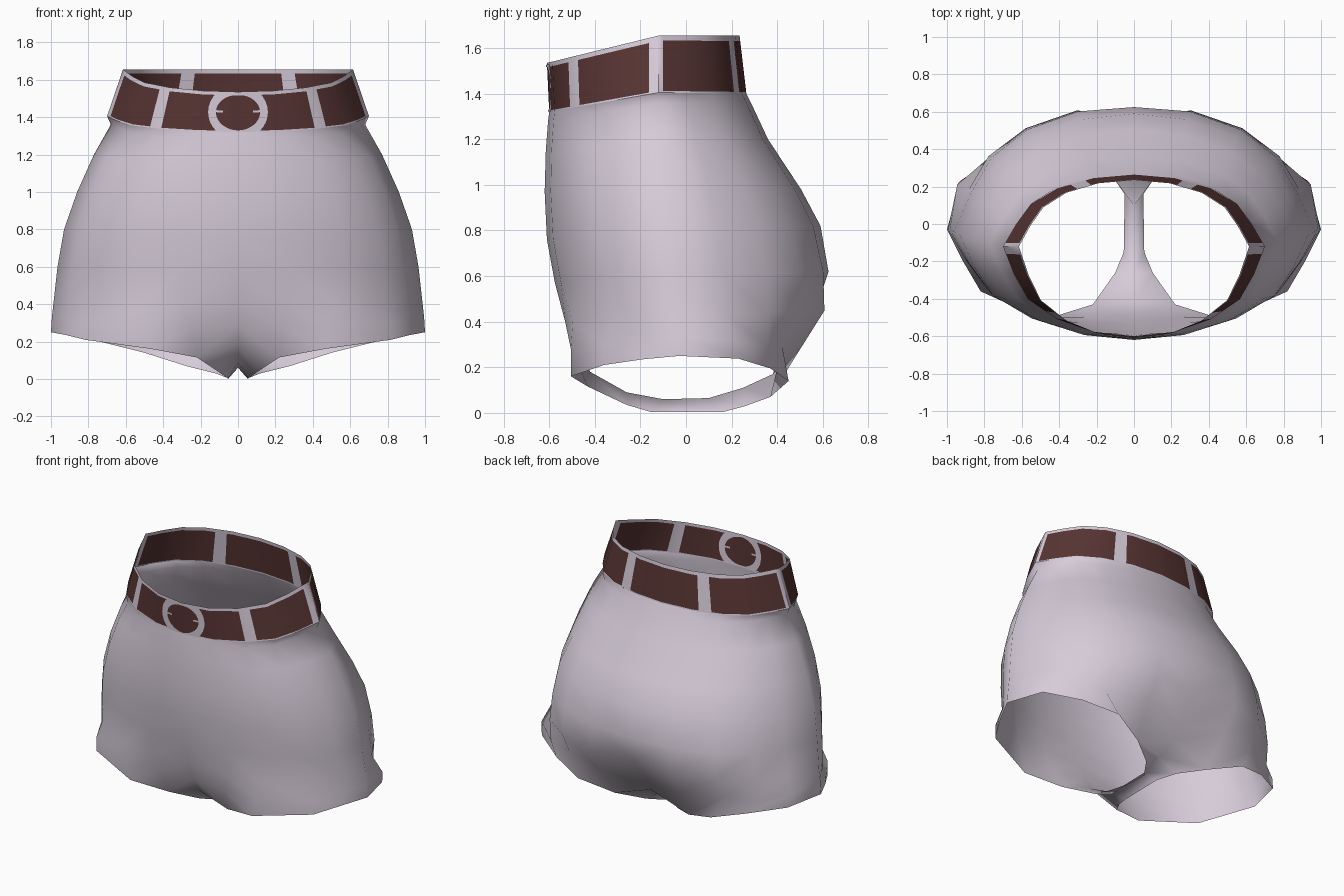
import bpy
from math import sin, cos, radians

cube = bpy.data.objects.get("Cube")
if cube:
    bpy.data.objects.remove(cube, do_unlink=True)


def make_material(name, rgb):
    mat = bpy.data.materials.new(name)
    mat.use_nodes = True
    colour = (*rgb, 1.0)
    mat.diffuse_color = colour
    mat.node_tree.nodes["Principled BSDF"].inputs["Base Color"].default_value = colour
    return mat


CLOTH = make_material("pale lavender cloth", (0.67, 0.60, 0.69))
LEATHER = make_material("dark brown leather", (0.095, 0.035, 0.033))
STEP = 18  # degrees between columns, front centre to back centre
FLATTEN = {4: 0.965, 6: 0.948, 7: 0.975}  # columns drawn in beside the hips


def ring_point(ring, column):
    """Point of a tilted oval ring; columns run from the front over the left side to the back."""
    z_front, z_side, z_back, half_width, y_front, y_mid, y_back, cleft = ring
    angle = radians(column * STEP)
    c = cos(angle)
    y_end, z_end = (y_front, z_front) if c > 0 else (y_back, z_back)
    y = y_mid + (y_end - y_mid) * abs(c)
    if column == 10:
        y -= cleft
    x = 0.0 if column in (0, 10) else half_width * sin(angle) * FLATTEN.get(column, 1)
    return x, y, z_side + (z_end - z_side) * abs(c)


def mix(a, b, f):
    return tuple(p + (q - p) * f for p, q in zip(a, b))


def build(name, grids, colour_rule=None):
    """Join grids of points into one half, mirror it and shade it smooth."""
    verts, faces, slots, index = [], [], [], {}

    def vert(point):
        key = tuple(round(v, 5) for v in point)
        if key not in index:
            index[key] = len(verts)
            verts.append(key)
        return index[key]

    for grid in grids:
        for r in range(len(grid) - 1):
            for c in range(len(grid[r]) - 1):
                corners = (grid[r][c], grid[r + 1][c], grid[r + 1][c + 1], grid[r][c + 1])
                faces.append([vert(p) for p in corners])
                slots.append(colour_rule(r, c) if colour_rule else 0)
    mesh = bpy.data.meshes.new(name)
    mesh.from_pydata(verts, [], faces)
    mesh.materials.append(CLOTH)
    mesh.materials.append(LEATHER)
    for face, slot in zip(mesh.polygons, slots):
        face.material_index = slot
    obj = bpy.data.objects.new(name, mesh)
    bpy.context.collection.objects.link(obj)
    mirror = obj.modifiers.new("Mirror", "MIRROR")
    mirror.use_clip = True
    mirror.merge_threshold = 0.0005
    bpy.ops.object.select_all(action="DESELECT")
    obj.select_set(True)
    bpy.context.view_layer.objects.active = obj
    bpy.ops.object.shade_smooth_by_angle(angle=radians(50))
    return obj


# Rings: z front, z side, z back, half width, y front, y of widest point, y back, cleft
belt_top = (1.535, 1.655, 1.655, 0.615, -0.61, -0.12, 0.235, 0)
belt_bottom = (1.32, 1.405, 1.40, 0.70, -0.60, -0.12, 0.265, 0)
rings = [
    belt_bottom,
    (1.28, 1.36, 1.36, 0.68, -0.605, -0.12, 0.285, 0),
    (1.15, 1.20, 1.20, 0.77, -0.615, -0.10, 0.36, 0),
    (0.97, 1.00, 0.98, 0.86, -0.62, -0.08, 0.505, 0),
    (0.76, 0.80, 0.82, 0.93, -0.61, -0.06, 0.59, 0),
    (0.57, 0.60, 0.62, 0.965, -0.575, -0.04, 0.635, 0.01),
    (0.40, 0.42, 0.45, 0.985, -0.53, -0.03, 0.64, 0.07),
    (0.28, 0.33, 0.28, 0.995, -0.48, -0.03, 0.53, 0.10),
]
shell = [[ring_point(ring, c) for c in range(11)] for ring in rings]

# Fuller front of the thighs and a small bulge behind the hip
shell[6][1:3] = [(0.28, -0.53, 0.40), (0.52, -0.497, 0.40)]
shell[7][1:4] = [(0.25, -0.495, 0.27), (0.48, -0.505, 0.28), (0.82, -0.36, 0.30)]
shell[7][6:8] = [(0.945, 0.21, 0.32), (0.77, 0.36, 0.29)]

# Leg hem, front centre to back centre
hem = [
    (0, -0.42, 0.18), (0.22, -0.43, 0.115), (0.46, -0.505, 0.16), (0.82, -0.36, 0.21),
    (0.92, -0.19, 0.235), (1.0, -0.03, 0.25), (0.93, 0.23, 0.238), (0.72, 0.37, 0.195),
    (0.50, 0.45, 0.14), (0.28, 0.37, 0.07), (0, 0.38, 0.17),
]
shell.append(hem)

# Crotch strip between the leg openings: centre point and hem point
crotch = [
    [hem[0], hem[1]],
    [(0, -0.26, 0.09), (0.10, -0.26, 0.035)],
    [(0, -0.10, 0.06), (0.055, -0.15, 0.003)],
    [(0, 0.10, 0.065), (0.05, 0.16, 0.003)],
    [(0, 0.25, 0.11), (0.12, 0.26, 0.03)],
    [hem[10], hem[9]],
]
build("shorts_body", [shell, crotch])


# Belt: leather panels with cloth loops between them
def belt_point(angle, height):
    column = min(int(angle // STEP), 9)
    f = angle / STEP - column
    low, high = (mix(ring_point(r, column), ring_point(r, column + 1), f)
                 for r in (belt_bottom, belt_top))
    return mix(low, high, height)


loops = [(36, 43), (85, 93), (150.5, 158)]
angles = sorted({c * STEP for c in range(11)} | {a for loop in loops for a in loop})
levels = [1, 0.91, 0.03, 0]


def belt_colour(row, column):
    middle = (angles[column] + angles[column + 1]) / 2
    in_loop = any(start < middle < end for start, end in loops)
    return int(row == 1 and not in_loop)


build("belt", [[[belt_point(a, h) for a in angles] for h in levels]], belt_colour)


# Buckle: thin plates just outside and just inside the belt front
def buckle_point(x, height, offset):
    edge = mix(ring_point(belt_bottom, 1), ring_point(belt_top, 1), height)[0]
    px, py, pz = belt_point(STEP * x / edge, height)
    return px, py + offset, pz


def buckle_ring(offset):
    rows = []
    for i in range(17):
        a = radians(90 - 180 * i / 16)
        side = 0 if i in (0, 16) else cos(a)
        tall = max(-0.48, min(0.48, 0.68 * sin(a)))
        rows.append([buckle_point(0.118 * side, 0.48 + 0.44 * sin(a), offset),
                     buckle_point(0.16 * side, 0.48 + tall, offset)])
    return rows


def buckle_prong(offset):
    return [[buckle_point(x, h, offset) for x in (0.08, 0.125)] for h in (0.53, 0.48)]


for place, offset in (("outer", -0.004), ("inner", 0.004)):
    build(place + "_buckle", [buckle_ring(offset), buckle_prong(offset)])
